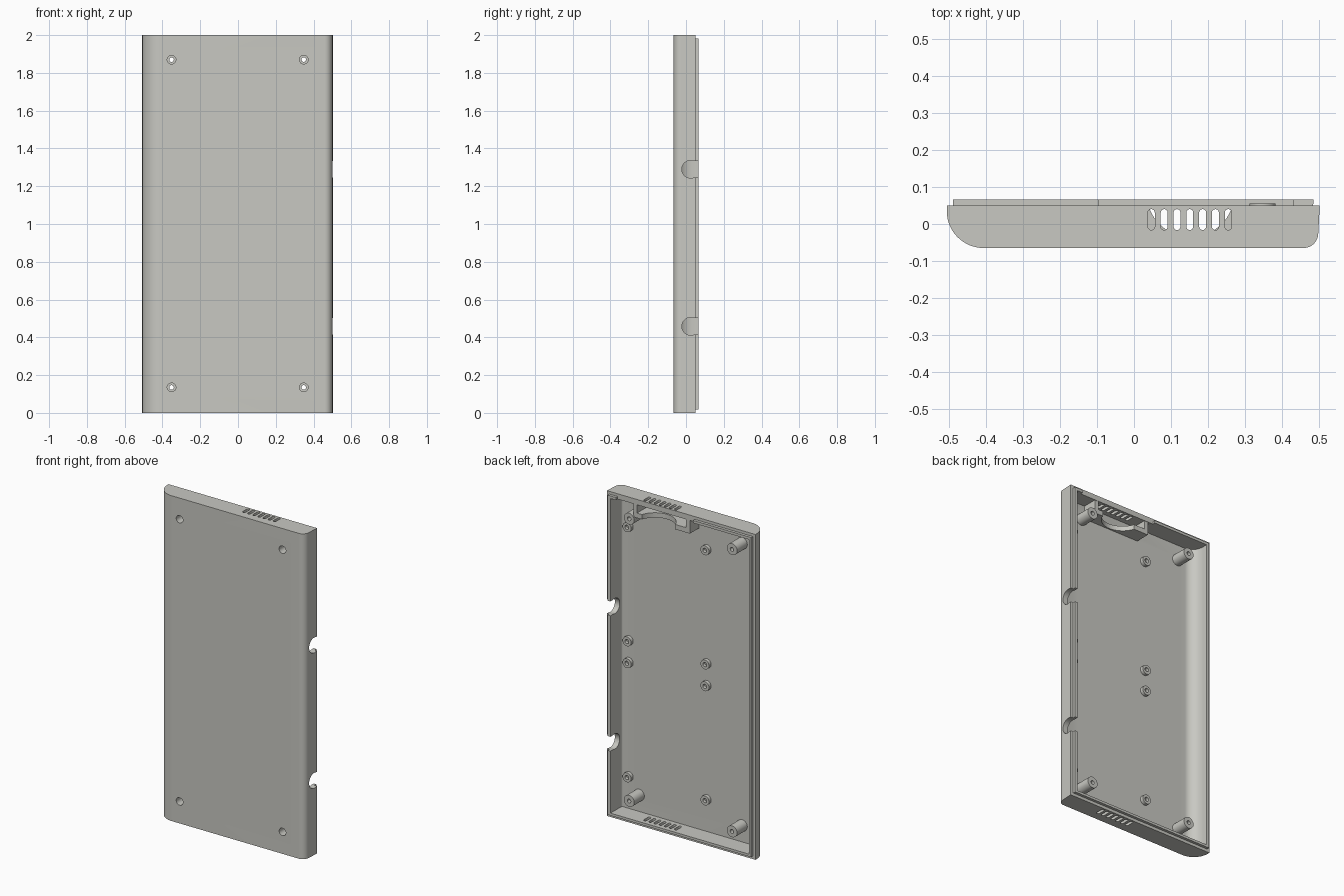
import bpy, bmesh, math

if "Cube" in bpy.data.objects:
    bpy.data.objects.remove(bpy.data.objects["Cube"])

grey = bpy.data.materials.new("warm_grey_plastic")
grey.diffuse_color = (0.58, 0.58, 0.54, 1)
grey.use_nodes = True
grey.node_tree.nodes["Principled BSDF"].inputs["Base Color"].default_value = grey.diffuse_color

ORDER = {"x": lambda u, v, w: (w, u, v),
         "y": lambda u, v, w: (u, w, v),
         "z": lambda u, v, w: (u, v, w)}


def make(name, prisms):
    """One object from a list of (outline, start, end, axis) prisms."""
    bm = bmesh.new()
    for pts, a, b, axis in prisms:
        f = ORDER[axis]
        lo = [bm.verts.new(f(u, v, a)) for u, v in pts]
        hi = [bm.verts.new(f(u, v, b)) for u, v in pts]
        bm.faces.new(lo[::-1])
        bm.faces.new(hi)
        for i in range(len(pts)):
            j = (i + 1) % len(pts)
            bm.faces.new((lo[i], lo[j], hi[j], hi[i]))
    bmesh.ops.recalc_face_normals(bm, faces=bm.faces)
    me = bpy.data.meshes.new(name)
    bm.to_mesh(me)
    bm.free()
    ob = bpy.data.objects.new(name, me)
    bpy.context.collection.objects.link(ob)
    me.materials.append(grey)
    return ob


def boolean(ob, tool, op="DIFFERENCE", keep=False):
    m = ob.modifiers.new("cut", "BOOLEAN")
    m.object, m.operation, m.solver = tool, op, "EXACT"
    bpy.context.view_layer.objects.active = ob
    bpy.ops.object.modifier_apply(modifier=m.name)
    if not keep:
        bpy.data.objects.remove(tool, do_unlink=True)


def arc(cx, cy, rx, ry, a0, a1, n):
    return [(cx + rx * math.cos(math.radians(a0 + (a1 - a0) * i / n)),
             cy + ry * math.sin(math.radians(a0 + (a1 - a0) * i / n)))
            for i in range(n + 1)]


def circle(cx, cy, r, n=32):
    return arc(cx, cy, r, r, 0, 360, n)[:-1]


def box(x0, x1, y0, y1):
    return [(x0, y0), (x1, y0), (x1, y1), (x0, y1)]


def section(side, floor, top):
    """Case cross-section, inset from the outside by side and floor."""
    return ([(-0.507 + side, top)]
            + arc(-0.407, 0.035, 0.1 - side, 0.1 - floor, 180, 270, 16)
            + arc(0.459, -0.025, 0.04 - side, 0.04 - floor, 270, 360, 10)
            + [(0.503 - side, top)])


# Tray shell with raised inner lip
shell = make("case_shell", [(section(0, 0, 0.05), 0, 2, "z")])
boolean(shell, make("lip", [(section(0.017, 0.01, 0.067), 0.018, 1.983, "z")]), "UNION")
boolean(shell, make("cavity", [(section(0.033, 0.022, 0.2), 0.033, 1.967, "z")]))

# Gap in the lip along the top wall
boolean(shell, make("lip_gap", [(box(-0.095, 0.43, 0.05, 0.2), 1.9, 2.1, "z")]))

# Vent slots through both end walls
slots = []
for i in range(7):
    x, r = 0.047 + 0.0347 * i, 0.0093
    slots.append((arc(x, 0.031, r, r, 0, 180, 8) + arc(x, -0.007, r, r, 180, 360, 8),
                  -0.1, 2.1, "z"))
boolean(shell, make("vent_slots", slots))

# Cable notches in the right wall
notches = []
for z in (0.458, 1.29):
    outline = arc(0.025, z, 0.047, 0.047, 70, 290, 24)
    outline += [(0.2, outline[-1][1]), (0.2, outline[0][1])]
    notches.append((outline, 0.45, 0.6, "x"))
boolean(shell, make("cable_notches", notches))

# Screw posts in the corners, drilled through the front
corners = [(x, z) for x in (-0.352, 0.348) for z in (0.135, 1.87)]
posts = make("screw_posts", [(circle(x, z, 0.035), -0.05, 0.056, "y") for x, z in corners])
bore = make("screw_bore", [(circle(x, z, 0.012), -0.2, 0.2, "y") for x, z in corners])
head = make("screw_head", [(circle(x, z, 0.023), -0.2, 0.0, "y") for x, z in corners])
for part in (shell, posts):
    boolean(part, bore, keep=True)
    boolean(part, head, keep=True)
for tool in (bore, head):
    bpy.data.objects.remove(tool, do_unlink=True)

# Short board standoffs with blind holes
spots = [(x, z) for x in (-0.112, 0.418) for z in (0.231, 0.933, 1.067, 1.769)]
standoffs = make("board_standoffs", [(circle(x, z, 0.029), -0.05, -0.022, "y") for x, z in spots])
boolean(standoffs, make("pilot_holes", [(circle(x, z, 0.013), -0.042, 0.1, "y") for x, z in spots]))

# Saddle bracket behind the top vents, with side ribs to the wall
saddle = make("saddle_bracket", [(box(-0.06, 0.325, -0.05, 0.048), 1.885, 1.915, "z")])
boolean(saddle, make("scoop", [(circle(0.153, 0.084, 0.119, 64), 1.8, 1.95, "z")]))
ribs = make("saddle_ribs", [(box(x, x + 0.025, -0.05, 0.048), 1.91, 1.975, "z")
                            for x in (-0.06, 0.3)])

bpy.ops.object.select_all(action="DESELECT")
for ob in (shell, posts, standoffs, saddle, ribs):
    ob.select_set(True)
bpy.context.view_layer.objects.active = shell
bpy.ops.object.shade_smooth_by_angle(angle=math.radians(30))
